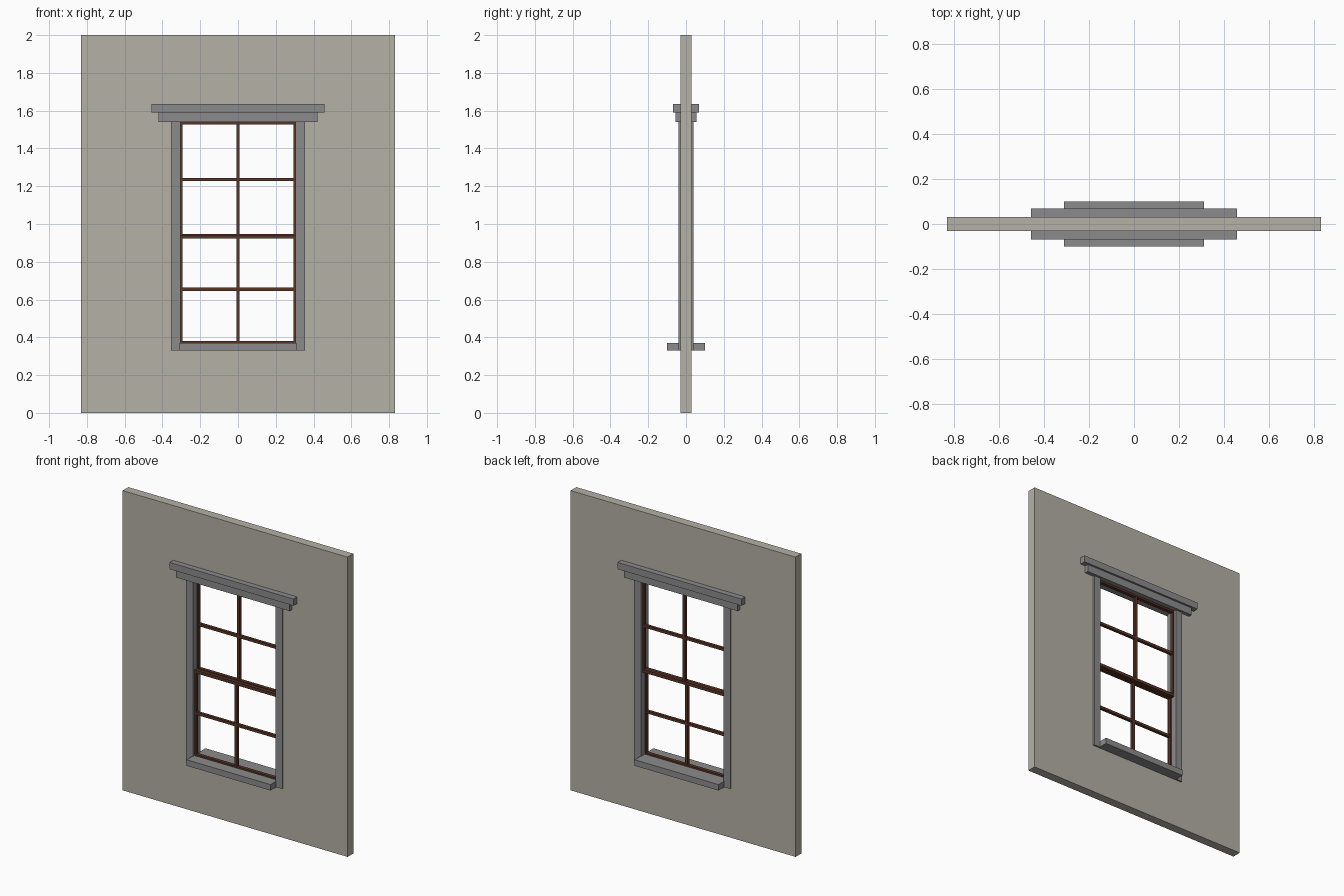
import bpy, bmesh

if "Cube" in bpy.data.objects:
    bpy.data.objects.remove(bpy.data.objects["Cube"])


def material(name, rgb):
    m = bpy.data.materials.new(name)
    m.diffuse_color = (*rgb, 1)
    m.use_nodes = True
    m.node_tree.nodes["Principled BSDF"].inputs["Base Color"].default_value = m.diffuse_color
    return m


WALL = material("plaster", (0.46, 0.44, 0.39))
STONE = material("trim_grey", (0.26, 0.26, 0.26))
WOOD = material("brown_wood", (0.10, 0.035, 0.02))


def finish(name, bm, mat):
    bmesh.ops.recalc_face_normals(bm, faces=bm.faces)
    mesh = bpy.data.meshes.new(name)
    bm.to_mesh(mesh)
    bm.free()
    mesh.materials.append(mat)
    obj = bpy.data.objects.new(name, mesh)
    bpy.context.collection.objects.link(obj)
    return obj


def box(name, x, y, z, mat):
    bm = bmesh.new()
    bmesh.ops.create_cube(bm, size=1)
    for v in bm.verts:
        v.co = [(a + b) / 2 + c * (b - a) for (a, b), c in zip((x, y, z), v.co)]
    return finish(name, bm, mat)


def ring(name, outer, inner, y, mat):
    """Rectangular frame; outer and inner are (half width, bottom, top)."""
    bm = bmesh.new()
    loops = [[bm.verts.new((sx * w, y[0], z)) for sx, z in
              ((-1, lo), (1, lo), (1, hi), (-1, hi))] for w, lo, hi in (outer, inner)]
    o, i = loops
    faces = [bm.faces.new((o[k], o[(k + 1) % 4], i[(k + 1) % 4], i[k])) for k in range(4)]
    ext = bmesh.ops.extrude_face_region(bm, geom=faces, use_keep_orig=True)
    verts = [g for g in ext["geom"] if isinstance(g, bmesh.types.BMVert)]
    bmesh.ops.translate(bm, verts=verts, vec=(0, y[1] - y[0], 0))
    return finish(name, bm, mat)


# Wall with its opening edge hidden inside the trim
ring("wall", (0.83, 0, 2), (0.33, 0.35, 1.56), (-0.03, 0.03), WALL)

# Trim passes through the wall and shows on both faces
for side, s in (("left", -1), ("right", 1)):
    box(side + "_jamb", sorted((s * 0.305, s * 0.355)), (-0.04, 0.04), (0.33, 1.54), STONE)
box("lintel", (-0.42, 0.42), (-0.055, 0.055), (1.54, 1.59), STONE)
box("cornice", (-0.457, 0.457), (-0.068, 0.068), (1.59, 1.635), STONE)
box("sill", (-0.31, 0.31), (-0.1, 0.1), (0.33, 0.37), STONE)


# Sashes: the lower one sits in front of the upper one
def sash(name, y, lo, hi, rail_lo, rail_hi):
    ring(name + "_frame", (0.308, lo, hi), (0.295, lo + rail_lo, hi - rail_hi), y, WOOD)
    mid = (lo + hi) / 2
    bar_y = (y[0] + 0.002, y[1] - 0.002)
    box(name + "_upright_bar", (-0.009, 0.009), bar_y, (lo + 0.005, hi - 0.005), WOOD)
    box(name + "_cross_bar", (-0.3, 0.3), bar_y, (mid - 0.009, mid + 0.009), WOOD)


sash("lower_sash", (-0.024, -0.001), 0.365, 0.942, 0.016, 0.02)
sash("upper_sash", (0.001, 0.024), 0.926, 1.545, 0.02, 0.018)
